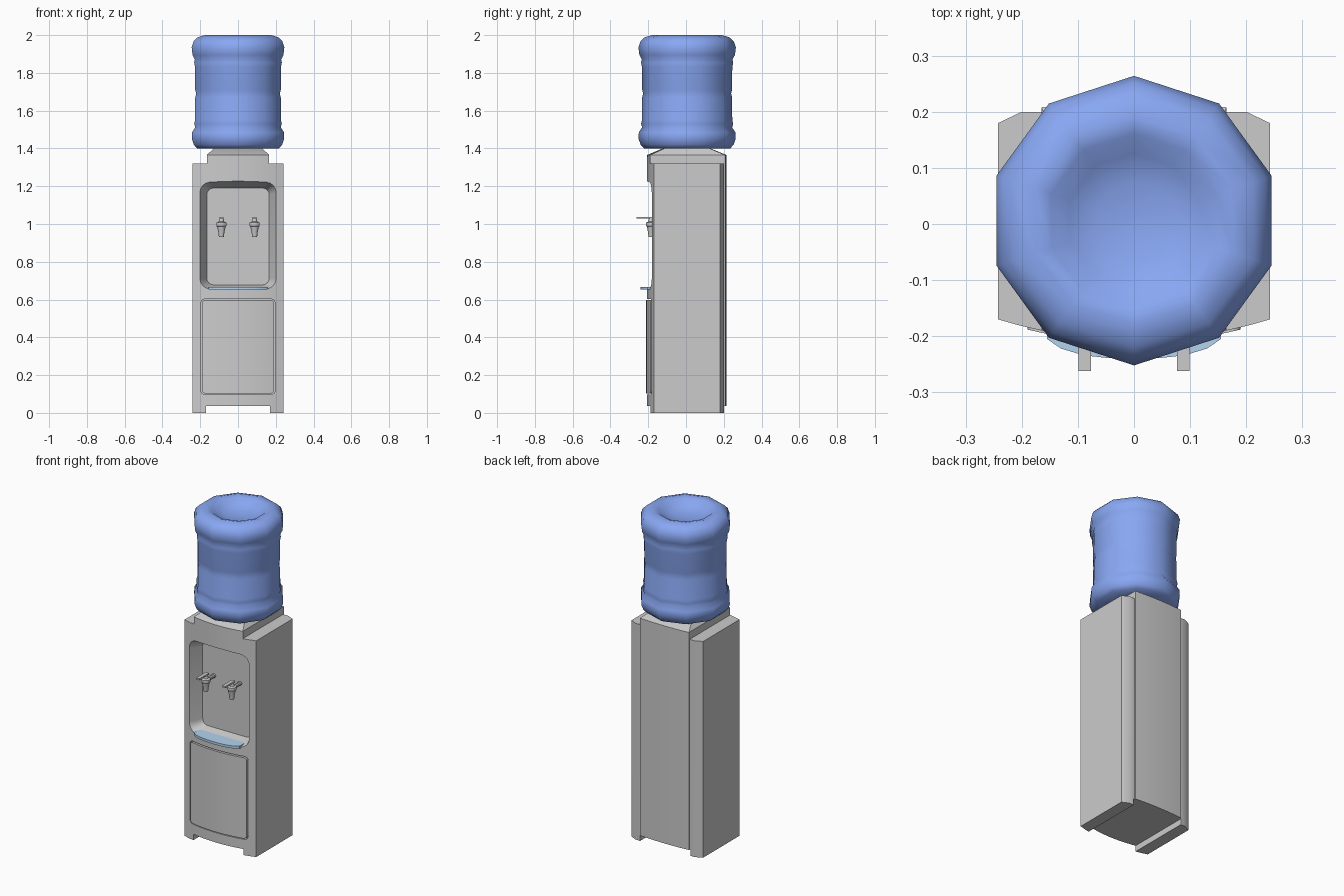
import bpy, bmesh
from math import sin, cos, pi, radians

if "Cube" in bpy.data.objects:
    bpy.data.objects.remove(bpy.data.objects["Cube"])


def loft(name, loops, color=None, angle=30):
    """Skin a list of equal-length closed loops and cap both ends."""
    bm = bmesh.new()
    rings = [[bm.verts.new(p) for p in lp] for lp in loops]
    n = len(rings[0])
    for a, b in zip(rings, rings[1:]):
        for i in range(n):
            bm.faces.new((a[i], a[(i + 1) % n], b[(i + 1) % n], b[i]))
    bm.faces.new(rings[0])
    bm.faces.new(rings[-1])
    bmesh.ops.recalc_face_normals(bm, faces=bm.faces)
    me = bpy.data.meshes.new(name)
    bm.to_mesh(me)
    bm.free()
    ob = bpy.data.objects.new(name, me)
    bpy.context.collection.objects.link(ob)
    if color:
        mat = bpy.data.materials.new(name + "_material")
        mat.diffuse_color = (*color, 1)
        mat.use_nodes = True
        mat.node_tree.nodes["Principled BSDF"].inputs["Base Color"].default_value = mat.diffuse_color
        me.materials.append(mat)
    smooth(ob, angle)
    return ob


def activate(ob):
    bpy.ops.object.select_all(action='DESELECT')
    ob.select_set(True)
    bpy.context.view_layer.objects.active = ob


def smooth(ob, angle):
    activate(ob)
    bpy.ops.object.shade_smooth_by_angle(angle=radians(angle))


def prism(name, pts, z0, z1, **kw):
    return loft(name, [[(x, y, z) for x, y in pts] for z in (z0, z1)], **kw)


def box(name, x0, x1, y0, y1, z0, z1):
    return prism(name, [(x0, y0), (x1, y0), (x1, y1), (x0, y1)], z0, z1)


def lathe(name, prof, n, cx, cy, **kw):
    return loft(name, [[(cx + r * cos(pi / 2 + 2 * pi * i / n), cy + r * sin(pi / 2 + 2 * pi * i / n), z)
                        for i in range(n)] for r, z in prof], **kw)


def rounded(hx, z0, z1, r, y, seg=4):
    """Rounded rectangle facing -y."""
    pts = []
    for k, (cx, cz) in enumerate([(hx - r, z1 - r), (r - hx, z1 - r), (r - hx, z0 + r), (hx - r, z0 + r)]):
        for i in range(seg + 1):
            a = pi / 2 * (k + i / seg)
            pts.append((cx + r * cos(a), y, cz + r * sin(a)))
    return pts


def boolean(ob, cutter, op='DIFFERENCE'):
    activate(ob)
    m = ob.modifiers.new("cut", 'BOOLEAN')
    m.operation, m.object, m.solver = op, cutter, 'EXACT'
    bpy.ops.object.modifier_apply(modifier=m.name)
    bpy.data.objects.remove(cutter)


def front(x, off=0.0):
    return -0.207 - off + 0.037 * (x / 0.242) ** 2


def arc(hx, off=0.0, n=16):
    return [(x, front(x, off)) for x in (hx * (2 * i / n - 1) for i in range(n + 1))]


# cabinet: bowed front, bowed back panel set slightly proud of the side columns
back = [(0.165 * (1 - i / 5), 0.215 - 0.007 * (1 - i / 5) ** 2) for i in range(11)]
outline = arc(0.242) + [(0.242, 0.18), (0.2, 0.2), (0.165, 0.2)] + back + [(-0.165, 0.2), (-0.2, 0.2), (-0.242, 0.18)]
cabinet = prism("cabinet", outline, 0, 1.36)
boolean(cabinet, box("cut_foot_gap", -0.17, 0.17, -0.4, 0.4, -0.1, 0.037))
for s in (-1, 1):
    xs = sorted((s * 0.165, s * 0.4))
    boolean(cabinet, box("cut_shoulder", *xs, -0.4, 0.4, 1.32, 1.5))

# dispensing recess with sloped walls
boolean(cabinet, loft("cut_recess", [rounded(0.236, 0.643, 1.242, 0.07, -0.25),
                                     rounded(0.165, 0.678, 1.19, 0.035, -0.105)]))

# door in a shallow groove
boolean(cabinet, loft("cut_groove", [rounded(0.196, 0.097, 0.603, 0.022, y) for y in (-0.3, -0.168)]))
smooth(cabinet, 30)
door = prism("door", arc(0.22, 0.004) + [(0.22, -0.16), (-0.22, -0.16)], 0.05, 0.65)
boolean(door, loft("cut_door", [rounded(0.19, 0.103, 0.597, 0.018, y) for y in (-0.3, -0.1)]), 'INTERSECT')
smooth(door, 30)

# sloped lid under the bottle
lid = arc(0.165) + back
loft("lid", [[(x * k, y * m, z) for x, y in lid] for k, m, z in ((1, 1, 1.355), (1, 1, 1.365), (0.78, 0.6, 1.4))])

# water bottle: ten-sided, ribbed, with a dished end
bottle = [(0.12, 1.4), (0.228, 1.4), (0.246, 1.42), (0.257, 1.45), (0.256, 1.485), (0.238, 1.512),
          (0.244, 1.53), (0.239, 1.55), (0.238, 1.67), (0.233, 1.69), (0.238, 1.71), (0.239, 1.83),
          (0.244, 1.855), (0.24, 1.87), (0.253, 1.895), (0.258, 1.935), (0.247, 1.967), (0.225, 1.988),
          (0.185, 2.0), (0.155, 1.992), (0.12, 1.965), (0.07, 1.95), (0.012, 1.945)]
lathe("water_bottle", bottle, 10, 0, 0.006, color=(0.25, 0.39, 0.9), angle=80)

# drip tray
tray = [(-0.155, -0.205), (-0.13, -0.222), (-0.09, -0.234), (-0.045, -0.239), (0, -0.241)]
tray += [(-x, y) for x, y in tray[-2::-1]]
prism("drip_tray", tray + [(0.155, -0.12), (-0.155, -0.12)], 0.652, 0.667, color=(0.45, 0.65, 0.87))

# pair of taps
for s, side in ((-1, "left"), (1, "right")):
    cx, cy = s * 0.088, -0.185
    lathe(side + "_tap_nozzle", [(0.013, 0.93), (0.016, 0.955), (0.022, 0.985), (0.027, 0.99), (0.027, 1.007),
                                 (0.015, 1.012), (0.011, 1.03)], 12, cx, cy)
    loft(side + "_tap_stem", [[(cx + 0.012 * cos(pi * i / 5), y, 0.995 + 0.012 * sin(pi * i / 5))
                               for i in range(10)] for y in (cy, -0.1)])
    box(side + "_tap_lever", cx - 0.011, cx + 0.011, -0.262, -0.17, 1.028, 1.038)
